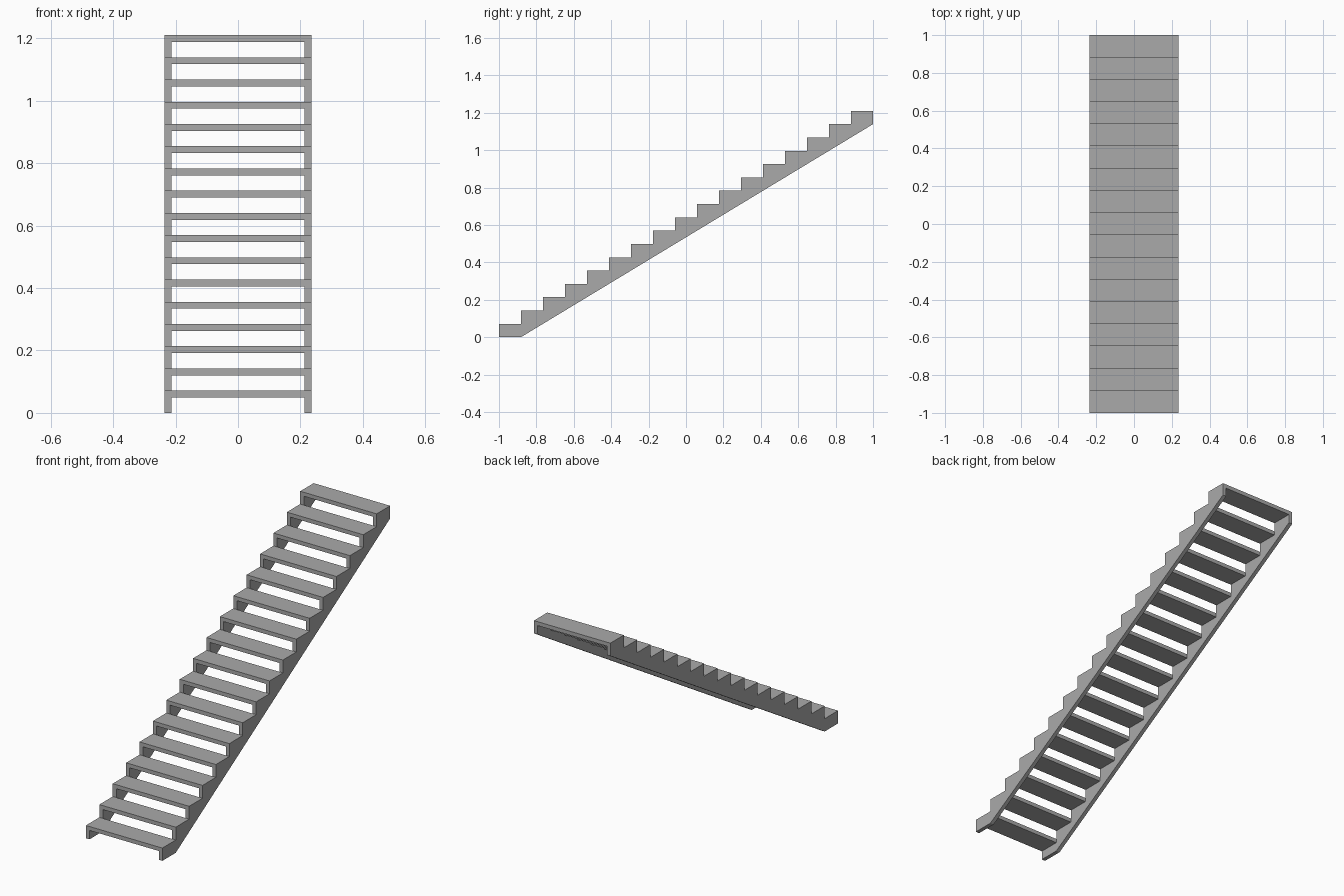
import bpy
import bmesh

cube = bpy.data.objects.get("Cube")
if cube:
    bpy.data.objects.remove(cube, do_unlink=True)

STEPS = 17
RUN = 2.0 / STEPS            # depth of one step
RISE = 1.21 / STEPS          # height of one step
HALF_W = 0.235               # half of the overall width
BOARD = 0.022                # thickness of stringers and treads

grey = bpy.data.materials.new("plain grey")
grey.use_nodes = True
colour = (0.4, 0.4, 0.4, 1.0)
grey.diffuse_color = colour
grey.node_tree.nodes["Principled BSDF"].inputs["Base Color"].default_value = colour


def extruded_profile(name, profile, x0, x1):
    """Extrude a (y, z) outline along x from x0 to x1."""
    bm = bmesh.new()
    face = bm.faces.new([bm.verts.new((x0, y, z)) for y, z in profile])
    result = bmesh.ops.extrude_face_region(bm, geom=[face])
    moved = [g for g in result["geom"] if isinstance(g, bmesh.types.BMVert)]
    bmesh.ops.translate(bm, vec=(x1 - x0, 0, 0), verts=moved)
    bmesh.ops.recalc_face_normals(bm, faces=bm.faces)
    mesh = bpy.data.meshes.new(name)
    bm.to_mesh(mesh)
    bm.free()
    mesh.materials.append(grey)
    obj = bpy.data.objects.new(name, mesh)
    bpy.context.collection.objects.link(obj)
    return obj


# Saw-tooth stringer outline: stepped top edge, straight sloping underside
outline = [(-1.0, 0.0)]
for i in range(STEPS):
    y, top = -1.0 + i * RUN, (i + 1) * RISE
    outline += [(y, top), (y + RUN, top)]
outline += [(1.0, (STEPS - 1) * RISE), (-1.0 + RUN, 0.0)]

inner = HALF_W - BOARD
extruded_profile("left_stringer", outline, inner, HALF_W)
extruded_profile("right_stringer", outline, -HALF_W, -inner)

# Open treads between the stringers, flush with the step tops
for i in range(STEPS):
    y, top = -1.0 + i * RUN, (i + 1) * RISE
    board = [(y, top - BOARD), (y, top), (y + RUN, top), (y + RUN, top - BOARD)]
    extruded_profile(f"tread_{i + 1:02d}", board, -inner, inner)
